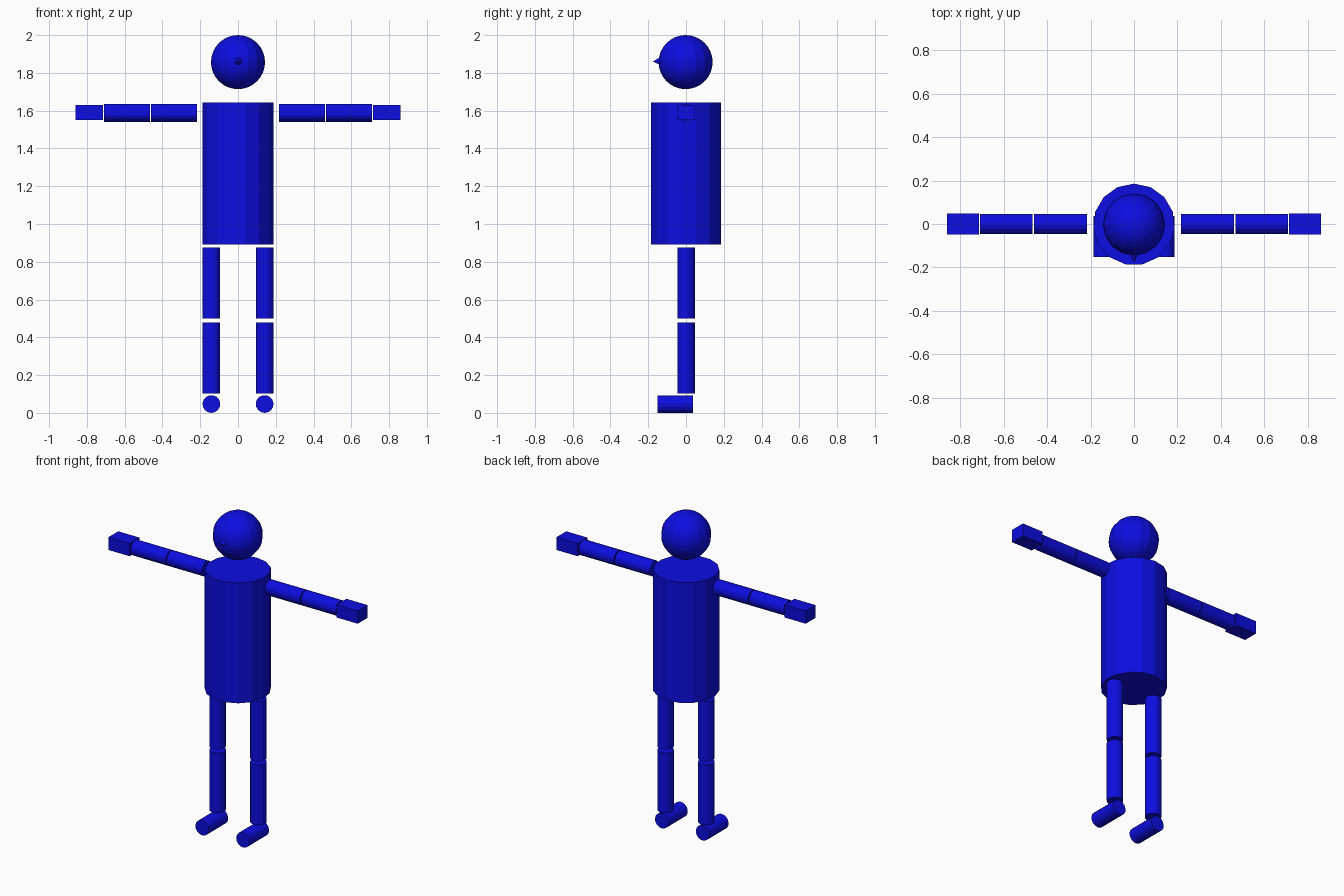
import bpy, math
from mathutils import Matrix

if "Cube" in bpy.data.objects:
    bpy.data.objects.remove(bpy.data.objects["Cube"])

blue = bpy.data.materials.new("blue")
blue.diffuse_color = (0.004, 0.004, 0.75, 1)
blue.use_nodes = True
blue.node_tree.nodes["Principled BSDF"].inputs["Base Color"].default_value = blue.diffuse_color
SIDES = 15


def finish(name):
    ob = bpy.context.object
    ob.name = name
    ob.data.materials.append(blue)
    return ob


def tube(name, r, length, loc, axis="z"):
    """Closed 15-sided cylinder along an axis, one corner facing the back (or down for y)."""
    bpy.ops.mesh.primitive_cylinder_add(vertices=SIDES, radius=r, depth=length, location=loc)
    ob = finish(name)
    if axis == "x":
        ob.data.transform(Matrix.Rotation(math.pi / 2, 4, "Y"))
    elif axis == "y":
        ob.data.transform(Matrix.Rotation(-math.pi / 2, 4, "X"))
    return ob


# Torso and head
tube("torso", 0.188, 0.751, (0, -0.002, 1.268))
bpy.ops.mesh.primitive_uv_sphere_add(segments=16, ring_count=16, radius=0.143, location=(0, -0.002, 1.857))
finish("head")

# Nose: small cone pointing forward out of the head
bpy.ops.mesh.primitive_cone_add(vertices=SIDES, radius1=0.04, radius2=0, depth=0.075,
                                location=(0, -0.1385, 1.861), rotation=(math.pi / 2, 0, 0))
finish("nose")

for side, s in (("left", 1), ("right", -1)):
    # Arms held straight out
    tube(side + "_upper_arm", 0.047, 0.243, (s * 0.339, 0, 1.588), "x")
    tube(side + "_forearm", 0.047, 0.242, (s * 0.588, 0, 1.588), "x")
    bpy.ops.mesh.primitive_cube_add(size=1, location=(s * 0.788, 0, 1.590))
    finish(side + "_hand").data.transform(Matrix.Diagonal((0.146, 0.096, 0.080, 1)))
    # Legs and feet
    x = s * 0.141
    tube(side + "_thigh", 0.047, 0.376, (x, 0, 0.688))
    tube(side + "_shin", 0.047, 0.376, (x, 0, 0.291))
    tube(side + "_foot", 0.047, 0.19, (x, -0.057, 0.047), "y")
